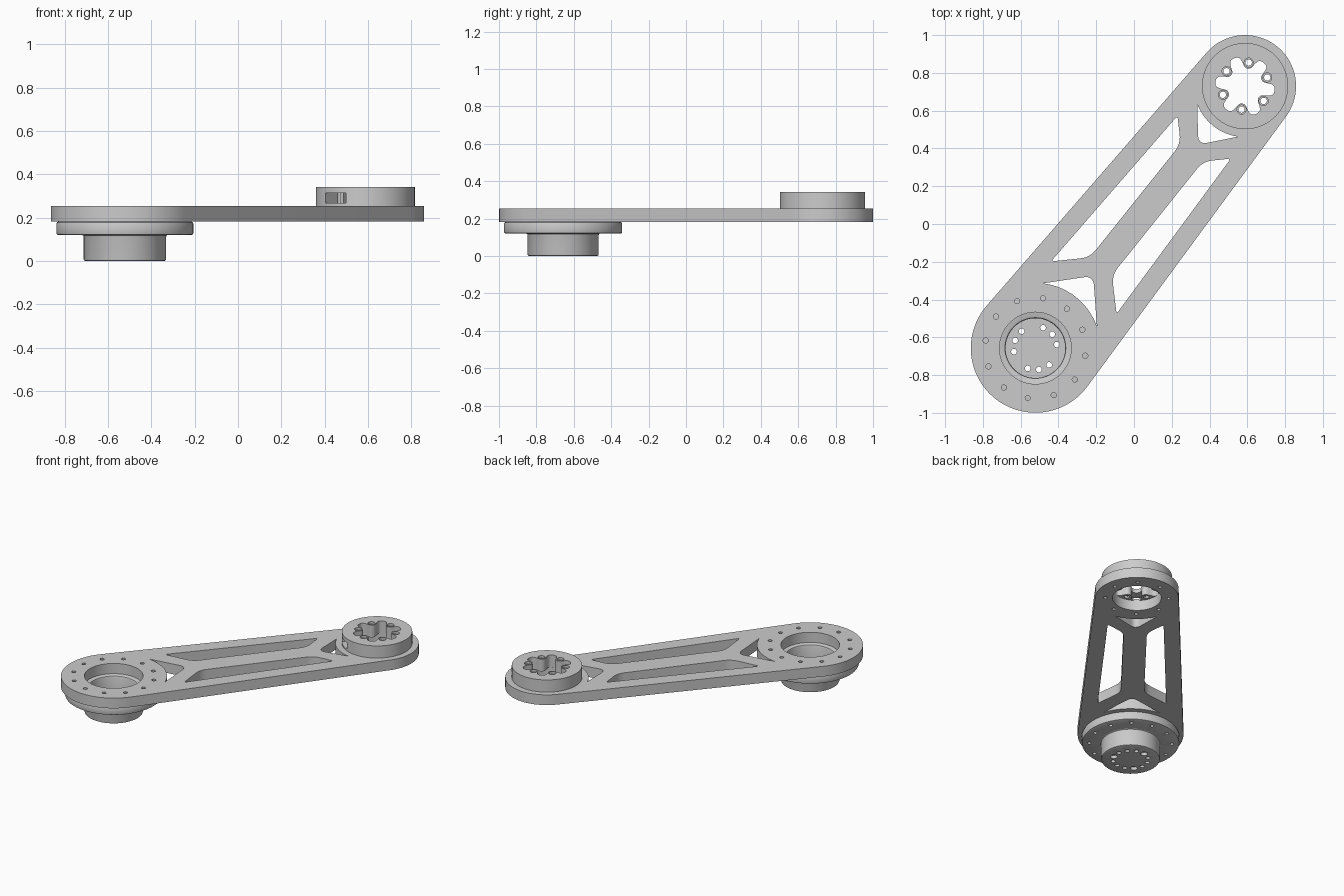
import bpy, bmesh
from math import cos, sin, acos, atan2, pi, radians, tanh, hypot
from mathutils import Matrix, Vector

cube = bpy.data.objects.get("Cube")
if cube:
    bpy.data.objects.remove(cube, do_unlink=True)

# Main dimensions; parts are laid out along the arm axis, big end at the origin
BIG, SMALL = Vector((-0.522, -0.657)), Vector((0.588, 0.730))
AXIS = SMALL - BIG
LENGTH = hypot(*AXIS)
R_BIG, R_SMALL = 0.342, 0.27
PLATE_LOW, PLATE_TOP, DISC_TOP = 0.182, 0.255, 0.342
PLACE = Matrix.Translation((*BIG, 0)) @ Matrix.Rotation(atan2(AXIS.y, AXIS.x), 4, 'Z')

metal = bpy.data.materials.new("light_grey_metal")
metal.use_nodes = True
GREY = (0.6, 0.6, 0.6, 1)
metal.diffuse_color = GREY
metal.node_tree.nodes["Principled BSDF"].inputs["Base Color"].default_value = GREY


def arc(cx, r, start, end, n):
    return [(cx + r * cos(start + (end - start) * i / n),
             r * sin(start + (end - start) * i / n)) for i in range(n + 1)]


def circle(cx, r, n=64):
    return arc(cx, r, 0, 2 * pi, n)[:-1]


def ring_centres(cx, r, angles):
    return [(cx + r * cos(radians(a)), r * sin(radians(a))) for a in angles]


def hole(centre, r, n=20):
    return [(x + centre[0], y + centre[1]) for x, y in circle(0, r, n)]


def rounded(corners):
    """Round each (u, v, size) corner of a polygon; size 0 keeps the point."""
    out = []
    for i, (u, v, size) in enumerate(corners):
        p = Vector((u, v))
        if not size:
            out.append((u, v))
            continue
        a = Vector(corners[i - 1][:2]) - p
        b = Vector(corners[(i + 1) % len(corners)][:2]) - p
        a, b = p + a.normalized() * size, p + b.normalized() * size
        for k in range(7):
            t = k / 6
            out.append(tuple(a * (1 - t) ** 2 + p * 2 * t * (1 - t) + b * t * t))
    return out


def finish(name, mesh):
    mesh.name = name
    mesh.materials.clear()
    mesh.materials.append(metal)
    obj = bpy.data.objects.new(name, mesh)
    bpy.context.collection.objects.link(obj)
    obj.matrix_world = PLACE
    return obj


def smooth(obj):
    bpy.ops.object.select_all(action='DESELECT')
    obj.select_set(True)
    bpy.context.view_layer.objects.active = obj
    bpy.ops.object.shade_smooth_by_angle(angle=radians(30))


def slab(name, loops, low, high):
    """Extrude an outline with holes between two heights."""
    curve = bpy.data.curves.new(name, 'CURVE')
    curve.dimensions, curve.fill_mode = '2D', 'BOTH'
    curve.extrude = (high - low) / 2
    for loop in loops:
        spline = curve.splines.new('POLY')
        spline.points.add(len(loop) - 1)
        for point, (x, y) in zip(spline.points, loop):
            point.co = (x, y, 0, 1)
        spline.use_cyclic_u = True
    temp = bpy.data.objects.new(name + "_outline", curve)
    bpy.context.collection.objects.link(temp)
    graph = bpy.context.evaluated_depsgraph_get()
    mesh = bpy.data.meshes.new_from_object(temp.evaluated_get(graph))
    bpy.data.objects.remove(temp, do_unlink=True)
    bm = bmesh.new()
    bm.from_mesh(mesh)
    bmesh.ops.translate(bm, verts=bm.verts, vec=(0, 0, (low + high) / 2))
    bmesh.ops.remove_doubles(bm, verts=bm.verts, dist=1e-5)
    bmesh.ops.recalc_face_normals(bm, faces=bm.faces)
    bm.to_mesh(mesh)
    bm.free()
    return finish(name, mesh)


def add_drill(bm, centre, r, low, high):
    bmesh.ops.create_cone(bm, cap_ends=True, segments=20, radius1=r, radius2=r,
                          depth=high - low,
                          matrix=Matrix.Translation((*centre, (low + high) / 2)))


def cut(obj, bm):
    """Subtract the cutter mesh and bake the result."""
    mesh = bpy.data.meshes.new("cutter")
    bm.to_mesh(mesh)
    bm.free()
    cutter = finish("cutter", mesh)
    cutter.hide_render = True
    mod = obj.modifiers.new("cut", 'BOOLEAN')
    mod.operation, mod.solver, mod.object = 'DIFFERENCE', 'EXACT', cutter
    graph = bpy.context.evaluated_depsgraph_get()
    baked = bpy.data.meshes.new_from_object(obj.evaluated_get(graph))
    obj.modifiers.clear()
    obj.data = baked
    bpy.data.objects.remove(cutter, do_unlink=True)


# Arm plate: tapered outline, truss windows, bores and bolt holes
phi = acos((R_BIG - R_SMALL) / LENGTH)
outline = arc(0, R_BIG, phi, 2 * pi - phi, 48) + arc(LENGTH, R_SMALL, -phi, phi, 40)
window = [(0.41, 0.222, 0.02), (1.43, 0.181, 0.02), (1.325, 0.075, 0.05), (0.555, 0.075, 0.05)]
big_gap = [(0.49, 0, 0.05)] + [(u, v, 0) for u, v in arc(0, 0.345, 0.56, -0.56, 14)]
small_gap = [(1.38, 0, 0.05)] + [(u, v, 0) for u, v in
                                 arc(LENGTH, 0.27, pi - 0.54, pi + 0.54, 14)]
bolts = ring_centres(0, 0.267, range(0, 360, 30))
loops = [outline, rounded(window), rounded([(u, -v, s) for u, v, s in window]),
         rounded(big_gap), rounded(small_gap), circle(0, 0.19), circle(LENGTH, 0.158)]
loops += [hole(c, 0.014, 12) for c in bolts]
loops += [hole(c, 0.013, 12) for c in ring_centres(LENGTH, 0.206, range(0, 360, 45))]
smooth(slab("arm_plate", loops, PLATE_LOW, PLATE_TOP))

# Output disc: scalloped opening with six drilled bosses and a side slot
scallop = []
for i in range(144):
    a = 2 * pi * i / 144
    r = 0.126 + 0.032 * tanh(1.8 * cos(6 * a)) / tanh(1.8)
    scallop.append((LENGTH + r * cos(a), r * sin(a)))
bosses = ring_centres(LENGTH, 0.126, range(30, 390, 60))
disc = slab("output_disc", [circle(LENGTH, 0.228), scallop] + [hole(c, 0.017) for c in bosses],
            PLATE_TOP, DISC_TOP)
bm = bmesh.new()
bmesh.ops.create_cube(bm, size=1, matrix=Matrix.Translation((LENGTH - 0.2, 0, 0.29))
                      @ Matrix.Diagonal((0.16, 0.122, 0.046, 1)))
for c in bosses:
    add_drill(bm, c, 0.024, 0.325, 0.36)
cut(disc, bm)
smooth(disc)

# Motor hub: flanged cup turned from one profile
profile = [(0, 0), (0.182, 0), (0.188, 0.003), (0.19, 0.009), (0.19, 0.112), (0.192, 0.117),
           (0.197, 0.12), (0.308, 0.12), (0.314, 0.123), (0.316, 0.129), (0.316, 0.172),
           (0.313, 0.179), (0.306, PLATE_LOW), (0.168, PLATE_LOW), (0.161, 0.178),
           (0.158, 0.17), (0.158, 0.03), (0, 0.03)]
bm = bmesh.new()
verts = [bm.verts.new((r, 0, z)) for r, z in profile]
edges = [bm.edges.new(pair) for pair in zip(verts, verts[1:])]
bmesh.ops.spin(bm, geom=verts + edges, cent=(0, 0, 0), axis=(0, 0, 1),
               angle=2 * pi, steps=64)
bmesh.ops.remove_doubles(bm, verts=bm.verts, dist=1e-5)
bmesh.ops.recalc_face_normals(bm, faces=bm.faces)
mesh = bpy.data.meshes.new("motor_hub")
bm.to_mesh(mesh)
bm.free()
hub = finish("motor_hub", mesh)

# Hub holes: floor screws in three groups, dowel pockets between, flange bolts
bm = bmesh.new()
for step in range(12):
    c = ring_centres(0, 0.115, [18 + 30 * step])[0]
    if step % 4 == 1:
        add_drill(bm, c, 0.023, -0.02, 0.022)
    else:
        add_drill(bm, c, 0.015, -0.02, 0.05)
for c in bolts:
    add_drill(bm, c, 0.012, 0.1, 0.16)
cut(hub, bm)
smooth(hub)
